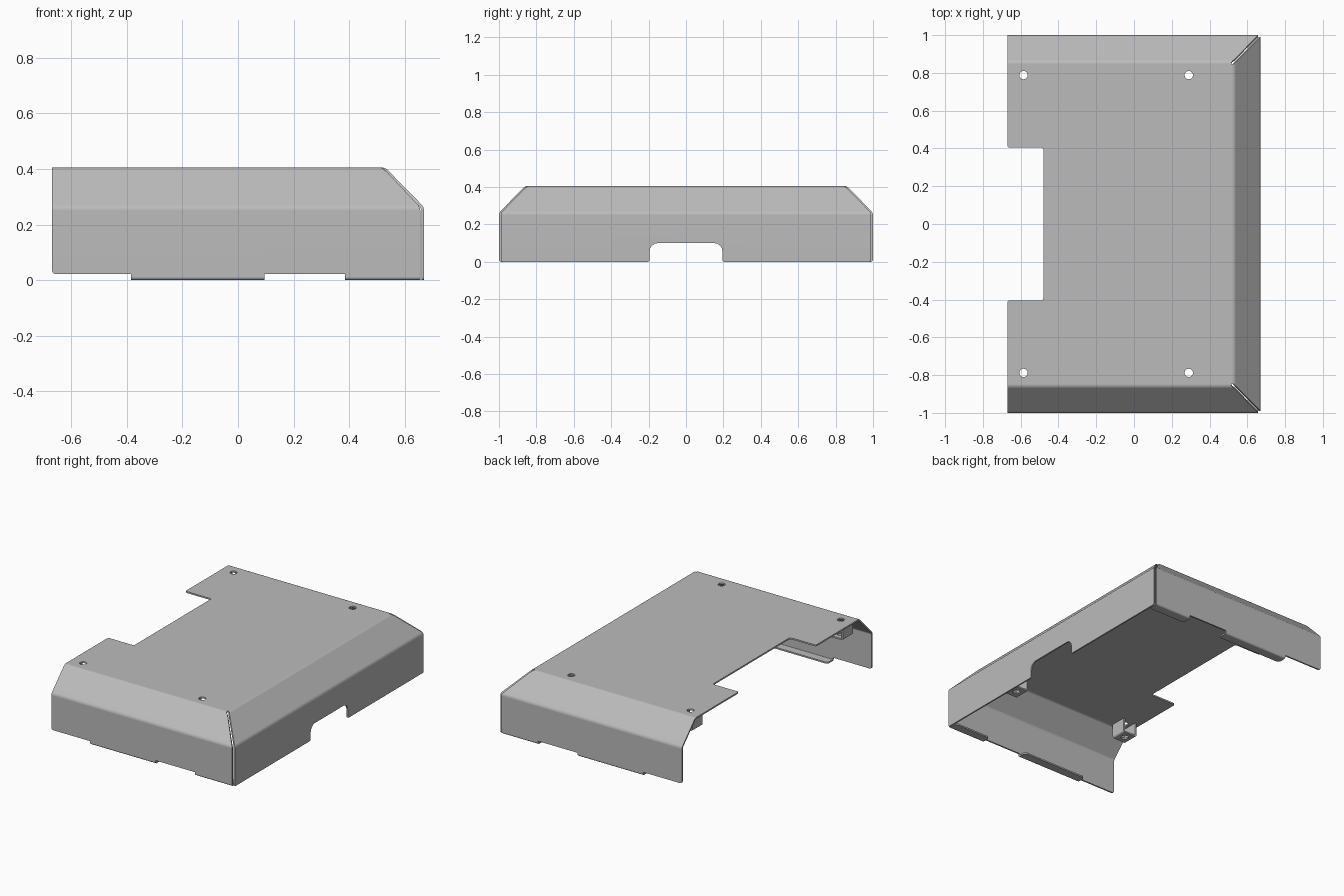
import bpy, bmesh, math
from mathutils import Vector

if "Cube" in bpy.data.objects:
    bpy.data.objects.remove(bpy.data.objects["Cube"])

THICK = 0.01
TOP, BEND = 0.405, 0.262        # heights of the top plate and of the wall bend
XE, YE = 0.67, 1.0              # outer half sizes

grey = bpy.data.materials.new("sheet_metal_grey")
grey.use_nodes = True
grey.diffuse_color = (0.5, 0.5, 0.5, 1)
grey.node_tree.nodes["Principled BSDF"].inputs["Base Color"].default_value = grey.diffuse_color


def outline(points, steps=4):
    """2D outline from (u, v) or (u, v, radius) corners, filleted where a radius is given."""
    out = []
    for i, p in enumerate(points):
        c = Vector(p[:2])
        if len(p) == 2:
            out.append(c)
            continue
        a = c + (Vector(points[i - 1][:2]) - c).normalized() * p[2]
        b = c + (Vector(points[(i + 1) % len(points)][:2]) - c).normalized() * p[2]
        centre = a + b - c
        for k in range(steps + 1):
            t = k / steps * math.pi / 2
            out.append(centre + (a - centre) * math.cos(t) + (b - centre) * math.sin(t))
    return out


def sheet(name, panels, radius):
    """Folded sheet: panels sharing edges are joined, bent round and thickened inward."""
    bm = bmesh.new()
    for panel in panels:
        bm.faces.new([bm.verts.new(p) for p in panel])
    bmesh.ops.remove_doubles(bm, verts=bm.verts, dist=0.0005)
    bmesh.ops.recalc_face_normals(bm, faces=bm.faces)
    mid = sum((v.co for v in bm.verts), Vector()) / len(bm.verts)
    if sum(f.normal.dot(f.calc_center_median() - mid) * f.calc_area() for f in bm.faces) < 0:
        bmesh.ops.reverse_faces(bm, faces=bm.faces)
    folds = [e for e in bm.edges if len(e.link_faces) == 2]
    bmesh.ops.bevel(bm, geom=folds, offset=radius, segments=4, profile=0.5,
                    affect='EDGES', clamp_overlap=False)
    mesh = bpy.data.meshes.new(name)
    bm.to_mesh(mesh)
    bm.free()
    mesh.materials.append(grey)
    ob = bpy.data.objects.new(name, mesh)
    bpy.context.collection.objects.link(ob)
    solid = ob.modifiers.new("thickness", 'SOLIDIFY')
    solid.thickness = THICK
    solid.offset = -1
    solid.use_even_offset = True
    return ob


# Top plate: rear notch and relief cuts at the two mitred corners
half = [(-XE, 0.86), (0.515, 0.86), (0.515, 0.845), (0.53, 0.845)]
notch = [(-XE, -0.405, 0.012), (-0.48, -0.405, 0.012), (-0.48, 0.405, 0.012), (-XE, 0.405, 0.012)]
top = half + [(x, -y) for x, y in reversed(half)] + notch
panels = [[(p.x, p.y, TOP) for p in outline(top)]]

# Right side: sloped panel and wall with a cable cutout
lip = TOP - 0.1 * (TOP - BEND)
panels.append([(0.53, 0.845, TOP), (0.544, 0.864, lip), (XE, 0.99, BEND),
               (XE, -0.99, BEND), (0.544, -0.864, lip), (0.53, -0.845, TOP)])
wall = [(0.99, BEND), (0.99, 0, 0.01), (0.195, 0, 0.01), (0.195, 0.1, 0.045),
        (-0.195, 0.1, 0.045), (-0.195, 0, 0.01), (-0.99, 0, 0.01), (-0.99, BEND)]
panels.append([(XE, p.x, p.y) for p in outline(wall)])

# Front and back: sloped panel, wall and two inward tabs each
END = 0.656
tabs = [(0.385, END), (-0.385, 0.095)]
for s in (-1, 1):
    panels.append([(-XE, s * 0.86, TOP), (0.515, s * 0.86, TOP), (0.535, s * 0.874, lip),
                   (END, s * YE, BEND), (-XE, s * YE, BEND)])
    wall = [(-XE, BEND), (END, BEND), (END, 0), (0.385, 0), (0.385, 0.022), (0.095, 0.022),
            (0.095, 0), (-0.385, 0), (-0.385, 0.022), (-XE, 0.022, 0.015)]
    panels.append([(p.x, s * YE, p.y) for p in outline(wall)])
    for a, b in tabs:
        tab = [(a, YE), (b, YE), (b, 0.935, 0.02), (a, 0.935, 0.02)]
        panels.append([(p.x, s * p.y, 0) for p in outline(tab)])
cover = sheet("cover", panels, 0.012)

# U-shaped mounting brackets under the screw holes
holes = [(x, y) for x in (-0.585, 0.29) for y in (-0.788, 0.788)]
parts = [cover]
W, LOW, HIGH = 0.052, 0.3, TOP - THICK
for i, (x, y) in enumerate(holes):
    rail = [(x - W, HIGH), (x - W, LOW), (x + W, LOW), (x + W, HIGH)]
    strips = [[(a[0], y - W, a[1]), (b[0], y - W, b[1]), (b[0], y + W, b[1]), (a[0], y + W, a[1])]
              for a, b in zip(rail, rail[1:])]
    parts.append(sheet(f"mounting_bracket_{i + 1}", strips, 0.012))

# Screw holes through plate and brackets
bm = bmesh.new()
for x, y in holes:
    ring = bmesh.ops.create_cone(bm, cap_ends=True, segments=24, radius1=0.022,
                                 radius2=0.022, depth=0.4)
    bmesh.ops.translate(bm, verts=ring["verts"], vec=(x, y, 0.35))
mesh = bpy.data.meshes.new("hole_cutter")
bm.to_mesh(mesh)
bm.free()
cutter = bpy.data.objects.new("hole_cutter", mesh)
bpy.context.collection.objects.link(cutter)
cutter.hide_render = True

for ob in parts:
    cut = ob.modifiers.new("screw_holes", 'BOOLEAN')
    cut.operation = 'DIFFERENCE'
    cut.solver = 'EXACT'
    cut.object = cutter
    bpy.ops.object.select_all(action='DESELECT')
    ob.select_set(True)
    bpy.context.view_layer.objects.active = ob
    for m in list(ob.modifiers):
        bpy.ops.object.modifier_apply(modifier=m.name)
    bpy.ops.object.shade_smooth_by_angle(angle=math.radians(30))
    weighted = ob.modifiers.new("flat_panels", 'WEIGHTED_NORMAL')
    weighted.keep_sharp = True
bpy.data.objects.remove(cutter)
